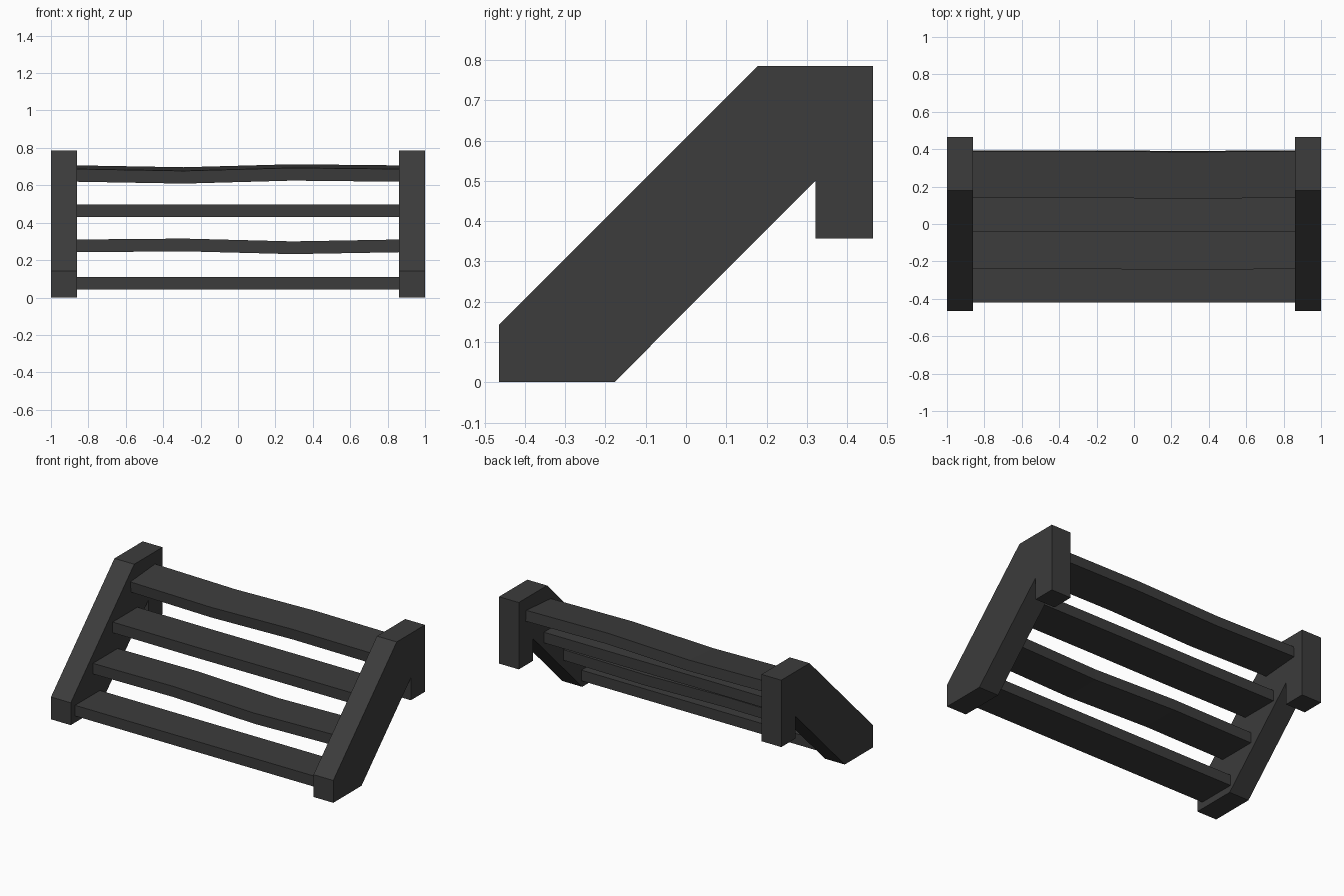
import bpy, math

if "Cube" in bpy.data.objects:
    bpy.data.objects.remove(bpy.data.objects["Cube"])

mat = bpy.data.materials.new("dark_grey")
mat.diffuse_color = (0.045, 0.045, 0.045, 1)
mat.use_nodes = True
mat.node_tree.nodes["Principled BSDF"].inputs["Base Color"].default_value = mat.diffuse_color


def loft(name, sections):
    """Solid skinned through matching closed cross-sections, ordered along +x."""
    n = len(sections[0])
    verts = [p for s in sections for p in s]
    faces = [tuple(reversed(range(n)))]
    for k in range(len(sections) - 1):
        a, b = k * n, (k + 1) * n
        faces += [(a + i, a + (i + 1) % n, b + (i + 1) % n, b + i) for i in range(n)]
    last = (len(sections) - 1) * n
    faces.append(tuple(range(last, last + n)))
    mesh = bpy.data.meshes.new(name)
    mesh.from_pydata(verts, [], faces)
    mesh.materials.append(mat)
    obj = bpy.data.objects.new(name, mesh)
    bpy.context.collection.objects.link(obj)
    return obj


# Side stringers: sloped board with a hooked top
profile = [(-0.464, 0), (-0.178, 0), (0.321, 0.5), (0.321, 0.357),
           (0.464, 0.357), (0.464, 0.785), (0.178, 0.785), (-0.464, 0.143)]
for name, x0, x1 in (("left_stringer", -1, -0.86), ("right_stringer", 0.86, 1)):
    loft(name, [[(x, y, z) for y, z in profile] for x in (x0, x1)])

# Treads: front y, front bottom z, tilt in degrees, bend (dy, dz) at each third
DEPTH, THICK = 0.25, 0.068
stations = (-0.86, -0.29, 0.29, 0.86)
flat = [(0, 0)] * 4
treads = [
    (-0.42, 0.042, 0, flat),
    (-0.24, 0.242, 0, [(0, 0), (0, 0.005), (-0.005, -0.01), (0, 0)]),
    (-0.04, 0.43, 0, [(0, 0), (-0.003, 0), (0, 0), (0, 0)]),
    (0.145, 0.619, 4.5, [(0, 0), (0, -0.01), (-0.004, 0.006), (0, 0)]),
]
for i, (y, z, tilt, bend) in enumerate(treads):
    c, s = math.cos(math.radians(tilt)), math.sin(math.radians(tilt))
    rect = [(0, 0), (DEPTH, 0), (DEPTH, THICK), (0, THICK)]
    loft(f"tread_{i + 1}", [
        [(x, y + dy + u * c - v * s, z + dz + u * s + v * c) for u, v in rect]
        for x, (dy, dz) in zip(stations, bend)])
